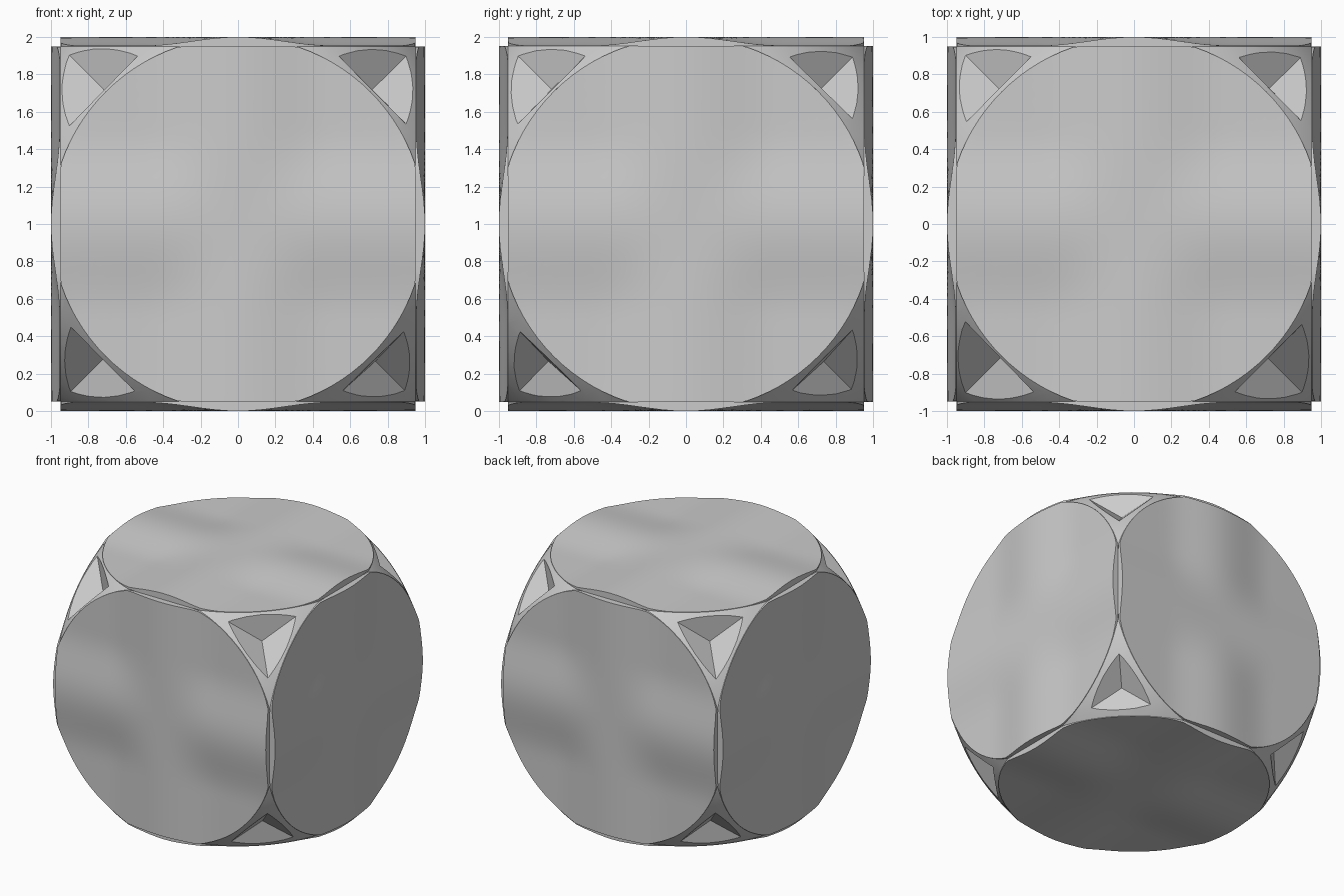
import bpy, bmesh, math, random
from mathutils import Vector, Matrix
from itertools import product

if "Cube" in bpy.data.objects:
    bpy.data.objects.remove(bpy.data.objects["Cube"])

random.seed(4)
INNER = 0.95                              # level of the disc rims
RADIUS = math.hypot(INNER, 1.0)           # ball that passes through the rims

grey = bpy.data.materials.new("plain grey")
grey.diffuse_color = (0.6, 0.6, 0.6, 1)
grey.use_nodes = True
grey.node_tree.nodes["Principled BSDF"].inputs["Base Color"].default_value = grey.diffuse_color


def make_object(name, bm):
    mesh = bpy.data.meshes.new(name)
    bmesh.ops.recalc_face_normals(bm, faces=bm.faces[:])
    bm.to_mesh(mesh)
    bm.free()
    mesh.materials.append(grey)
    ob = bpy.data.objects.new(name, mesh)
    bpy.context.collection.objects.link(ob)
    return ob


def finish(ob):
    """Stand on the ground, smooth the curves, keep the rims sharp."""
    ob.data.transform(Matrix.Translation((0, 0, 1)))
    bpy.ops.object.select_all(action='DESELECT')
    ob.select_set(True)
    bpy.context.view_layer.objects.active = ob
    bpy.ops.object.shade_smooth_by_angle(angle=math.radians(25))


# Rounded core: a ball sliced flat on six sides
bm = bmesh.new()
bmesh.ops.create_icosphere(bm, subdivisions=5, radius=RADIUS)
for axis, side in product(range(3), (-1, 1)):
    n = Vector((0, 0, 0))
    n[axis] = side
    geom = bm.verts[:] + bm.edges[:] + bm.faces[:]
    res = bmesh.ops.bisect_plane(bm, geom=geom, plane_co=n * INNER, plane_no=n,
                                 clear_outer=True)
    rim = [e for e in res["geom_cut"] if isinstance(e, bmesh.types.BMEdge)]
    bmesh.ops.contextual_create(bm, geom=rim)
core = make_object("rounded_core", bm)

# Three-sided dents in the corners, pointing along the seams
bm = bmesh.new()
for corner in product((-1, 1), repeat=3):
    d = Vector(corner).normalized()
    tip = bm.verts.new(d * random.uniform(1.23, 1.28))
    ring = []
    for axis in range(3):
        seam = Vector(corner)
        seam[axis] = 0
        out = (seam - d * seam.dot(d)).normalized()
        ring.append(bm.verts.new(d * 1.46 + out * random.uniform(0.55, 0.65)))
    bm.faces.new(ring)
    for i in range(3):
        bm.faces.new((ring[i], ring[(i + 1) % 3], tip))
cutter = make_object("dent_cutter", bm)
cutter.hide_render = True
mod = core.modifiers.new("dents", 'BOOLEAN')
mod.operation, mod.solver, mod.object = 'DIFFERENCE', 'EXACT', cutter
bpy.context.view_layer.objects.active = core
bpy.ops.object.modifier_apply(modifier=mod.name)
bpy.data.objects.remove(cutter)

# Open the flat sides, the discs cover them
bm = bmesh.new()
bm.from_mesh(core.data)
flat = [f for f in bm.faces
        if max(abs(c) for c in f.calc_center_median()) > INNER - 0.002
        and max(abs(c) for c in f.normal) > 0.999]
bmesh.ops.delete(bm, geom=flat, context='FACES')
bm.to_mesh(core.data)
bm.free()
finish(core)


# Discs with a faint raised cross along both axes
def ridge(t):
    t = abs(t) / 0.5
    return 0.5 + 0.5 * math.cos(math.pi * t) if t < 1 else 0.0


def height(x, y):
    return INNER + 0.004 + 0.046 * (1 - (1 - ridge(x)) * (1 - ridge(y)))


def disc(name, rotation):
    bm = bmesh.new()
    rings, segs = 16, 96
    centre = bm.verts.new((0, 0, height(0, 0)))
    rows = []
    for r in range(1, rings + 2):
        row = []
        for s in range(segs):
            a = 2 * math.pi * s / segs
            c, si = math.cos(a), math.sin(a)
            reach = min(1.0, INNER / max(abs(c), abs(si))) * min(r, rings) / rings
            x, y = c * reach, si * reach
            row.append(bm.verts.new((x, y, INNER if r > rings else height(x, y))))
        rows.append(row)
    for s in range(segs):
        t = (s + 1) % segs
        bm.faces.new((centre, rows[0][s], rows[0][t]))
        for a, b in zip(rows, rows[1:]):
            bm.faces.new((a[s], b[s], b[t], a[t]))
    bm.transform(rotation)
    finish(make_object(name, bm))


q = math.pi / 2
for name, angle, axis in (("top_disc", 0, 'X'), ("front_disc", q, 'X'),
                          ("bottom_disc", 2 * q, 'X'), ("back_disc", -q, 'X'),
                          ("right_disc", q, 'Y'), ("left_disc", -q, 'Y')):
    disc(name, Matrix.Rotation(angle, 4, axis))
